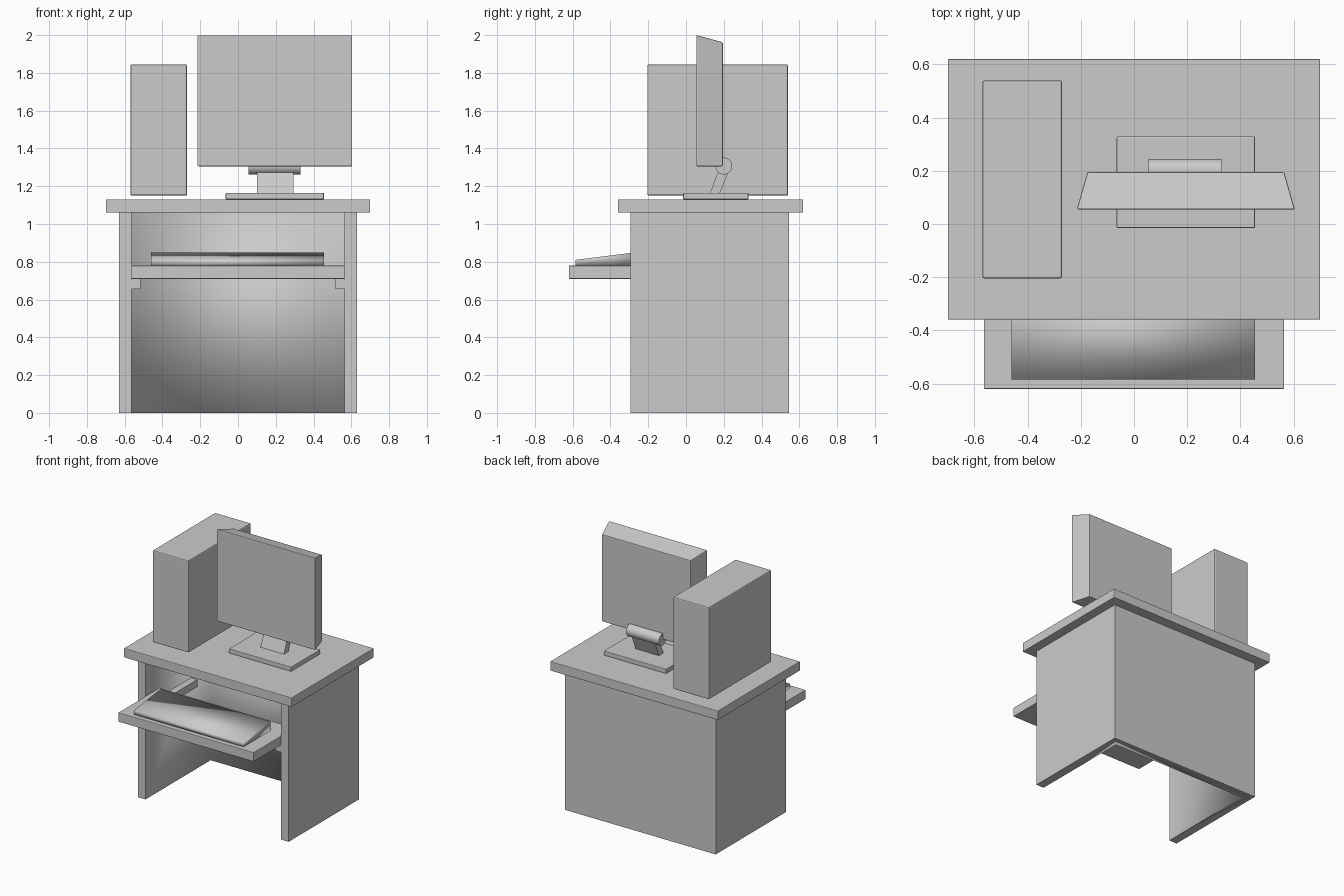
import bpy, bmesh, math
from mathutils import Vector

cube = bpy.data.objects.get("Cube")
if cube:
    bpy.data.objects.remove(cube, do_unlink=True)

# One plain grey for everything
grey = bpy.data.materials.new("plain grey")
grey.use_nodes = True
COLOUR = (0.6, 0.6, 0.6, 1)
grey.diffuse_color = COLOUR
grey.node_tree.nodes["Principled BSDF"].inputs["Base Color"].default_value = COLOUR


def finish(name, bm, bevel=0.0):
    """Turn a bmesh into a named object, with an optional small edge bevel."""
    bmesh.ops.recalc_face_normals(bm, faces=bm.faces)
    mesh = bpy.data.meshes.new(name)
    bm.to_mesh(mesh)
    bm.free()
    mesh.materials.append(grey)
    obj = bpy.data.objects.new(name, mesh)
    bpy.context.collection.objects.link(obj)
    if bevel:
        mod = obj.modifiers.new("edges", "BEVEL")
        mod.width = bevel
        mod.segments = 2
    return obj


def prism(name, profile, axis, start, end, bevel=0.0, smooth_edge=None):
    """Extrude a 2D profile along x (profile is y, z) or z (profile is x, y)."""
    bm = bmesh.new()
    place = (lambda p: (start, *p)) if axis == "x" else (lambda p: (*p, start))
    face = bm.faces.new([bm.verts.new(place(p)) for p in profile])
    moved = bmesh.ops.extrude_face_region(bm, geom=[face])["geom"]
    shift = Vector((end - start, 0, 0) if axis == "x" else (0, 0, end - start))
    for v in moved:
        if isinstance(v, bmesh.types.BMVert):
            v.co += shift
    if smooth_edge:
        for f in bm.faces:
            f.smooth = True
        for e in bm.edges:
            e.smooth = smooth_edge(e)
    return finish(name, bm, bevel)


def box(name, x, y, z, bevel=0.0):
    corners = [(x[0], y[0]), (x[1], y[0]), (x[1], y[1]), (x[0], y[1])]
    return prism(name, corners, "z", z[0], z[1], bevel)


# Desk: top board and U-shaped cabinet, open at the front
box("desk_top", (-0.7, 0.7), (-0.36, 0.62), (1.06, 1.13), 0.004)
OUT, INN, FRONT, BACK, INBACK = 0.63, 0.565, -0.295, 0.545, 0.48
u_shape = [(-OUT, FRONT), (-INN, FRONT), (-INN, INBACK), (INN, INBACK),
           (INN, FRONT), (OUT, FRONT), (OUT, BACK), (-OUT, BACK)]


def inner_corner(e):
    return all(abs(abs(v.co.x) - INN) < 1e-4 and abs(v.co.y - INBACK) < 1e-4
               for v in e.verts)


prism("desk_cabinet", u_shape, "z", 0, 1.06, smooth_edge=inner_corner)

# Sliding tray, its rails and the keyboard wedge
box("keyboard_tray", (-INN, INN), (-0.62, -0.13), (0.71, 0.78), 0.004)
for side, name in ((-1, "right_rail"), (1, "left_rail")):
    box(name, sorted((side * 0.515, side * INN)), (-0.29, 0.25), (0.655, 0.71))
wedge = [(-0.585, 0.78), (-0.265, 0.78), (-0.265, 0.85), (-0.585, 0.81)]
prism("keyboard", wedge, "x", -0.46, 0.455, smooth_edge=lambda e: True)

# Computer case
box("computer_case", (-0.57, -0.27), (-0.205, 0.54), (1.15, 1.845), 0.008)

# Screen: front wider than the back, top sloping down to the rear
screen = [(0.055, 1.305), (0.195, 1.305), (0.195, 1.962), (0.055, 2.0)]
obj = prism("screen", screen, "x", -0.215, 0.605, 0.005)
for v in obj.data.vertices:
    if v.co.y > 0.1:
        v.co.x += 0.04 if v.co.x < 0.2 else -0.04

# Screen stand: foot, leaning neck and hinge barrel
box("stand_foot", (-0.065, 0.455), (-0.015, 0.33), (1.13, 1.165), 0.004)
neck = [(0.125, 1.16), (0.178, 1.16), (0.235, 1.3), (0.18, 1.3)]
prism("stand_neck", neck, "x", 0.1, 0.295)
ring = [(0.2 + 0.045 * math.cos(i * math.tau / 24),
         1.307 + 0.045 * math.sin(i * math.tau / 24)) for i in range(24)]
prism("stand_hinge", ring, "x", 0.055, 0.33,
      smooth_edge=lambda e: abs(e.verts[0].co.x - e.verts[1].co.x) > 0.1)
